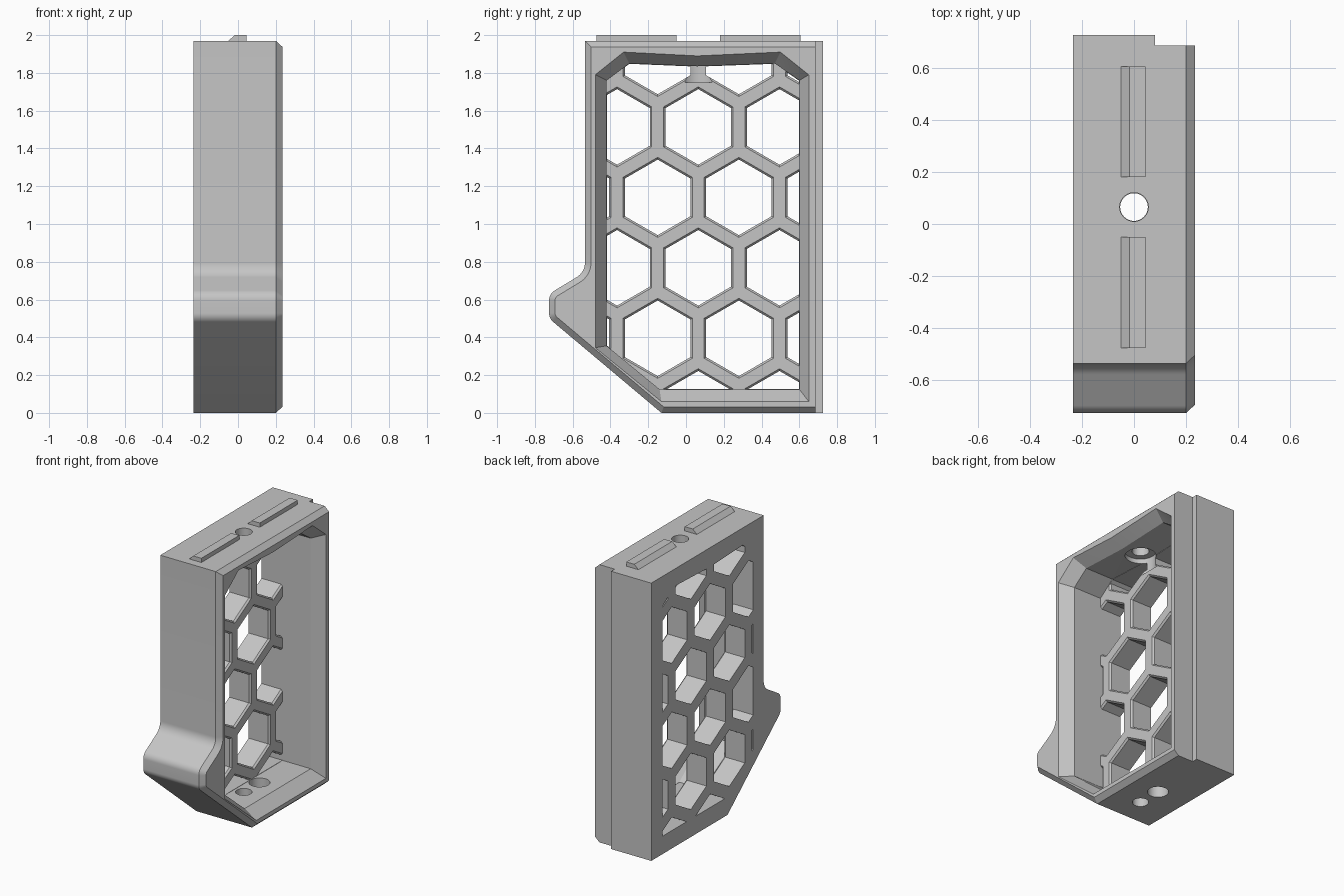
import bpy, bmesh, math
from mathutils import Vector

if "Cube" in bpy.data.objects:
    bpy.data.objects.remove(bpy.data.objects["Cube"], do_unlink=True)

grey = bpy.data.materials.new("plain_grey")
grey.use_nodes = True
grey.diffuse_color = (0.56, 0.56, 0.56, 1)
grey.node_tree.nodes["Principled BSDF"].inputs["Base Color"].default_value = (0.56, 0.56, 0.56, 1)


def rounded(corners, steps=8):
    """Replace each (a, b, radius) corner by a tangent arc."""
    out = []
    for i, (a, b, r) in enumerate(corners):
        p = Vector((a, b))
        if not r:
            out.append(p)
            continue
        u = (Vector(corners[i - 1][:2]) - p).normalized()
        v = (Vector(corners[(i + 1) % len(corners)][:2]) - p).normalized()
        half = u.angle(v) / 2
        centre = p + (u + v).normalized() * r / math.sin(half)
        t = r / math.tan(half)
        start, end = p + u * t - centre, p + v * t - centre
        out += [centre + start.lerp(end, k / steps).normalized() * r for k in range(steps + 1)]
    return out


def inset(pts, d):
    """Mitred inward offset of a counterclockwise outline."""
    out = []
    for i, p in enumerate(pts):
        u = (p - pts[i - 1]).normalized()
        v = (pts[(i + 1) % len(pts)] - p).normalized()
        n, m = Vector((-u.y, u.x)), Vector((-v.y, v.x))
        out.append(p + (n + m) * d / (1 + n.dot(m)))
    return out


def add_loft(bm, rings, along="x"):
    """Skin outlines placed at successive positions along an axis."""
    loops = []
    for pos, pts in rings:
        loops.append([bm.verts.new((pos, a, b) if along == "x" else (a, pos, b)) for a, b in pts])
    sides = []
    for low, high in zip(loops, loops[1:]):
        for i in range(len(low)):
            sides.append(bm.faces.new((low[i - 1], low[i], high[i], high[i - 1])))
    bm.faces.new(loops[0])
    bm.faces.new(loops[-1])
    bmesh.ops.triangulate(bm, faces=sides)


def finish(name, bm):
    bmesh.ops.recalc_face_normals(bm, faces=bm.faces[:])
    mesh = bpy.data.meshes.new(name)
    bm.to_mesh(mesh)
    bm.free()
    mesh.materials.append(grey)
    obj = bpy.data.objects.new(name, mesh)
    bpy.context.collection.objects.link(obj)
    return obj


def loft(name, rings, along="x"):
    bm = bmesh.new()
    add_loft(bm, rings, along)
    return finish(name, bm)


def activate(obj):
    bpy.ops.object.select_all(action="DESELECT")
    obj.select_set(True)
    bpy.context.view_layer.objects.active = obj


def boolean(target, cutter, operation="DIFFERENCE"):
    activate(target)
    mod = target.modifiers.new("cut", "BOOLEAN")
    mod.operation, mod.solver, mod.object = operation, "EXACT", cutter
    bpy.ops.object.modifier_apply(modifier=mod.name)
    bpy.data.objects.remove(cutter, do_unlink=True)


def drill(target, y, z_low, z_high, r):
    bm = bmesh.new()
    bmesh.ops.create_cone(bm, cap_ends=True, segments=48, radius1=r, radius2=r, depth=z_high - z_low)
    bmesh.ops.translate(bm, verts=bm.verts[:], vec=(0, y, (z_low + z_high) / 2))
    boolean(target, finish("drill", bm))


# Outer shell with a flared front foot and a chamfered open edge
outline = rounded([(-0.535, 1.97, 0), (-0.535, 0.745, 0.09), (-0.725, 0.63, 0.06),
                   (-0.725, 0.5, 0.06), (-0.13, 0, 0), (0.725, 0, 0), (0.725, 1.97, 0)])
housing = loft("housing", [(-0.235, outline), (0.2, outline), (0.235, inset(outline, 0.032))])

# Step along the back edge
rect = [(0.685, -0.1), (0.9, -0.1), (0.9, 2.1), (0.685, 2.1)]
boolean(housing, loft("step_cutter", [(0.08, rect), (0.4, rect)]))

# Cavity that widens toward the open side
inner = [Vector(p) for p in ((-0.42, 1.76), (-0.42, 0.355), (-0.14, 0.125), (0.6, 0.125),
                             (0.6, 1.76), (0.47, 1.85), (0.06, 1.835), (-0.3, 1.85))]
mouth = [(-0.48, 1.79), (-0.48, 0.345), (-0.13, 0.06), (0.65, 0.06),
         (0.65, 1.79), (0.5, 1.91), (0.06, 1.89), (-0.33, 1.91)]
PLATE = -0.07
boolean(housing, loft("cavity_cutter", [(PLATE, inner), (0.15, inner), (0.235, mouth), (0.3, mouth)]))


# Honeycomb holes, trimmed to the cavity outline
def hexagon(y, z, r):
    return [(y + r * math.sin(k * math.pi / 3), z + r * math.cos(k * math.pi / 3)) for k in range(6)]


bm = bmesh.new()
for row in range(-3, 3):
    for col in range(-2, 3):
        y = (0.065 if row % 2 else -0.15) + 0.43 * col
        z = 1.141 + 0.373 * row
        add_loft(bm, [(-0.3, hexagon(y, z, 0.2)), (PLATE - 0.012, hexagon(y, z, 0.2)),
                      (PLATE, hexagon(y, z, 0.212)), (PLATE + 0.03, hexagon(y, z, 0.212))])
holes = finish("honeycomb_cutter", bm)
trim = inset(inner, 0.002)
boolean(holes, loft("trim", [(-0.4, trim), (PLATE + 0.015, trim)]), "INTERSECT")
boolean(housing, holes)

# Screw holes in the top and bottom walls
drill(housing, 0.065, 1.7, 2.1, 0.055)
drill(housing, 0.065, 1.75, 1.87, 0.1)
drill(housing, 0.065, -0.1, 0.2, 0.053)
drill(housing, 0.24, -0.1, 0.2, 0.068)

activate(housing)
bpy.ops.object.shade_smooth_by_angle(angle=math.radians(25))

# Locating ridges on the top, bevelled on one side
ridge = [(-0.05, 1.965), (0.045, 1.965), (0.045, 2.0), (-0.018, 2.0), (-0.05, 1.97)]
for name, y in (("front_ridge", -0.475), ("back_ridge", 0.18)):
    loft(name, [(y, ridge), (y + 0.425, ridge)], "y")
